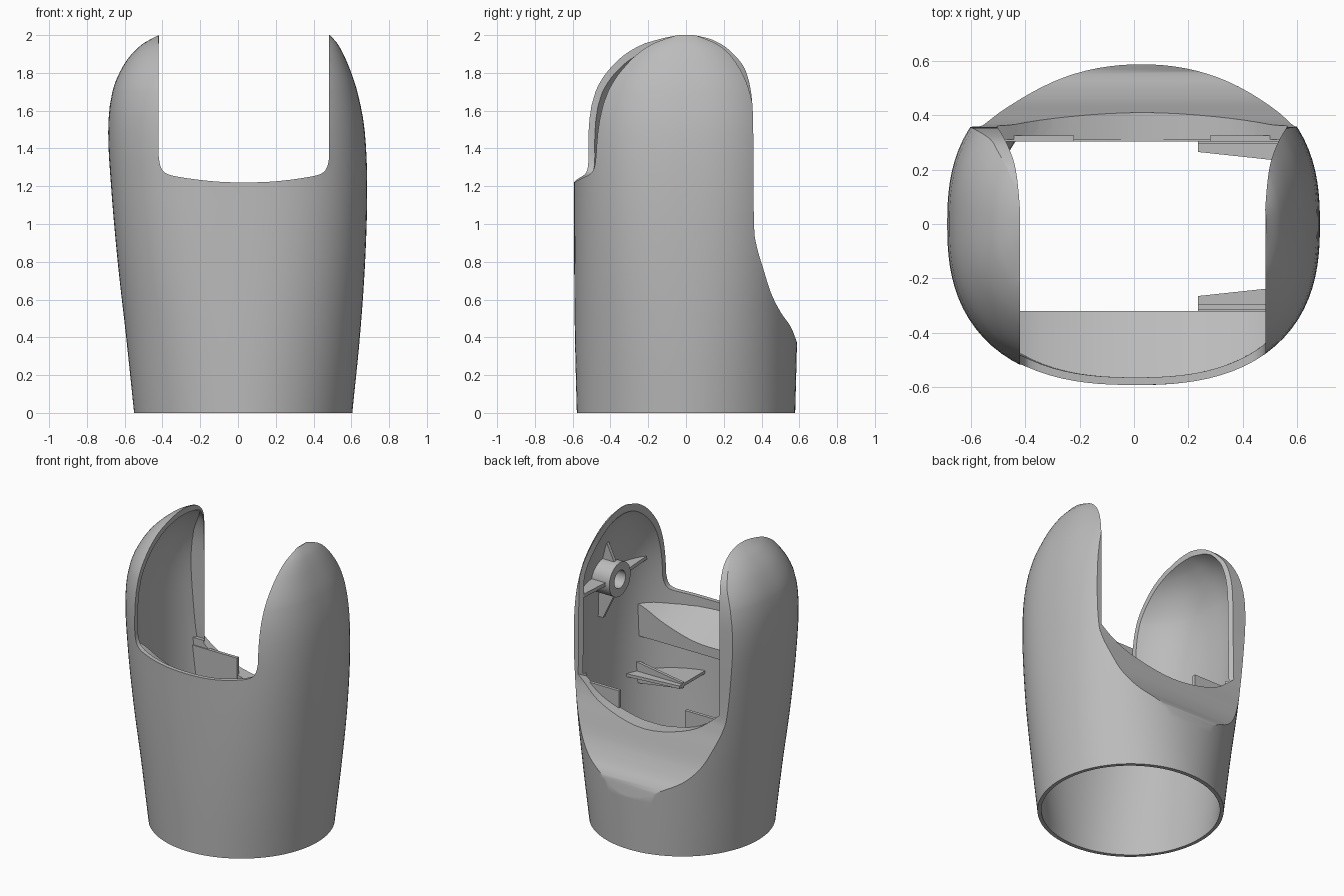
import bpy, bmesh, math
from mathutils import Vector

if "Cube" in bpy.data.objects:
    bpy.data.objects.remove(bpy.data.objects["Cube"])

grey = bpy.data.materials.new("plain_grey")
grey.diffuse_color = (0.5, 0.5, 0.5, 1)
grey.use_nodes = True
grey.node_tree.nodes["Principled BSDF"].inputs["Base Color"].default_value = grey.diffuse_color

# Height: left x, right x, half depth, squareness
SECTIONS = [
    (0.0, -0.55, 0.605, 0.578, 2.0), (0.4, -0.592, 0.645, 0.588, 2.15),
    (0.8, -0.637, 0.673, 0.592, 2.35), (1.2, -0.672, 0.684, 0.592, 2.5),
    (1.5, -0.687, 0.67, 0.59, 2.5), (1.7, -0.665, 0.632, 0.555, 2.5),
    (1.85, -0.60, 0.58, 0.465, 2.5), (1.95, -0.51, 0.53, 0.345, 2.5),
    (2.0, -0.42, 0.487, 0.20, 2.5)]


def section(z):
    """Smoothly interpolated section values at a height."""
    s = SECTIONS
    i = max(k for k in range(len(s) - 1) if k == 0 or s[k][0] <= z)

    def slope(k, j):
        a, b = s[max(k - 1, 0)], s[min(k + 1, len(s) - 1)]
        return (b[j] - a[j]) / (b[0] - a[0])
    h = s[i + 1][0] - s[i][0]
    t = (z - s[i][0]) / h
    out = []
    for j in range(1, 5):
        a, b = s[i][j], s[i + 1][j]
        out.append((2*t**3 - 3*t*t + 1)*a + (t**3 - 2*t*t + t)*h*slope(i, j)
                   + (3*t*t - 2*t**3)*b + (t**3 - t*t)*h*slope(i + 1, j))
    return out


def finish(name, bm):
    bmesh.ops.recalc_face_normals(bm, faces=bm.faces[:])
    me = bpy.data.meshes.new(name)
    bm.to_mesh(me)
    bm.free()
    ob = bpy.data.objects.new(name, me)
    bpy.context.collection.objects.link(ob)
    me.materials.append(grey)
    return ob


def body(name, inset=0.0, segs=96):
    """Closed loft through the sections, optionally inset."""
    bm = bmesh.new()
    levels = [1.7 * k / 24 for k in range(25)] + [1.7 + 0.3 * k / 14 for k in range(1, 15)]
    rings = []
    for z in levels:
        xl, xr, b, n = section(z)
        a, c, b = (xr - xl) / 2 - inset, (xl + xr) / 2, b - inset
        zz = -0.1 if inset and z == 0 else z - inset * (z / 2) ** 6
        ring = []
        for k in range(segs):
            t = 2 * math.pi * k / segs
            p, q = math.cos(t), math.sin(t)
            r = (abs(p) ** n + abs(q) ** n) ** (-1 / n)
            ring.append(bm.verts.new((c + a * r * p, b * r * q, zz)))
        rings.append(ring)
    for lo, hi in zip(rings, rings[1:]):
        for k in range(segs):
            bm.faces.new((lo[k], lo[(k + 1) % segs], hi[(k + 1) % segs], hi[k]))
    bm.faces.new(rings[0])
    bm.faces.new(rings[-1])
    return finish(name, bm)


def prism(name, pts, axis, lo, hi):
    """Extrude a 2D outline along an axis (the outline uses the other two axes in order)."""
    bm = bmesh.new()

    def at(p, w):
        v = list(p)
        v.insert(axis, w)
        return bm.verts.new(v)
    A, B = [at(p, lo) for p in pts], [at(p, hi) for p in pts]
    for k in range(len(pts)):
        j = (k + 1) % len(pts)
        bm.faces.new((A[k], A[j], B[j], B[k]))
    bm.faces.new(A)
    bm.faces.new(B)
    return finish(name, bm)


def box(name, x0, x1, y0, y1, z0, z1):
    return prism(name, [(x0, y0), (x1, y0), (x1, y1), (x0, y1)], 2, z0, z1)


def boolean(ob, other, op):
    m = ob.modifiers.new("cut", 'BOOLEAN')
    m.operation, m.object, m.solver = op, other, 'EXACT'
    bpy.context.view_layer.objects.active = ob
    bpy.ops.object.modifier_apply(modifier=m.name)


def smooth_curve(pts, steps=5):
    """Catmull-Rom through 2D points."""
    P = [Vector(p) for p in pts]
    P = [P[0]] + P + [P[-1]]
    out = []
    for i in range(1, len(P) - 2):
        a, b, c, d = P[i - 1:i + 3]
        for k in range(steps):
            t = k / steps
            out.append(tuple(0.5 * (2*b + (c - a)*t + (2*a - 5*b + 4*c - d)*t*t
                                    + (3*b - a - 3*c + d)*t**3)))
    return out + [tuple(P[-1])]


# Rear scoop profile in y, z
back = smooth_curve([(0.61, 0.3), (0.588, 0.37), (0.555, 0.455), (0.5, 0.535), (0.45, 0.635),
                     (0.41, 0.76), (0.375, 0.88), (0.36, 1.0), (0.357, 1.4), (0.35, 1.65),
                     (0.32, 1.8), (0.27, 1.88), (0.19, 1.95), (0.08, 2.0)])


def scoop(shift):
    pts = [(y + shift, z) for y, z in back]
    return prism("scoop_cutter", pts + [(0.0, 2.2), (1, 2.2), (1, 0.3)], 0, -1, 1)


outer = body("shell")
cavity = body("cavity_cutter", 0.028)
scoop_out, scoop_in = scoop(0), scoop(-0.028)
boolean(outer, scoop_out, 'DIFFERENCE')
boolean(cavity, scoop_in, 'DIFFERENCE')

# Front opening with rounded lower corners
L, R = -0.42, 0.483
low = smooth_curve([(L, 1.36), (L + 0.01, 1.305), (L + 0.04, 1.268), (L + 0.12, 1.247),
                    (-0.13, 1.226), (0.03, 1.22), (0.2, 1.226), (R - 0.12, 1.247),
                    (R - 0.04, 1.268), (R - 0.01, 1.305), (R, 1.36)])
front_slot = prism("front_slot_cutter", [(L, 2.3)] + low + [(R, 2.3)], 1, -1, 0.05)

# Rear opening: curved lip below, flaring towards the back
lip = smooth_curve([(-0.7, 1.15), (-0.5, 0.97), (-0.3, 0.83), (0.03, 0.76),
                    (0.36, 0.83), (0.56, 0.97), (0.76, 1.15)])
rear_slot = prism("rear_slot_cutter", [(-0.7, 2.3)] + lip + [(0.76, 2.3)], 1, -0.1, 1)
flare = smooth_curve([(L, -0.01), (L, 0.06), (-0.435, 0.2), (-0.465, 0.29), (-0.51, 0.37), (-0.57, 0.47)])
flare_r = smooth_curve([(R, -0.01), (R, 0.06), (0.497, 0.2), (0.525, 0.29), (0.57, 0.37), (0.63, 0.47)])
plan = prism("flare_cutter", flare + [(-0.57, 0.9), (0.63, 0.9)] + flare_r[::-1], 2, 0, 3)
boolean(rear_slot, plan, 'INTERSECT')

# Solid lip between rear wall and rear plate
rear_lip = box("rear_lip", -0.6, 0.66, 0.31, 0.6, 0.64, 0.97)
boolean(rear_lip, cavity, 'INTERSECT')
boolean(rear_lip, rear_slot, 'DIFFERENCE')

for c in (cavity, front_slot, rear_slot):
    boolean(outer, c, 'DIFFERENCE')

parts = [outer, rear_lip]


def clipped(ob):
    boolean(ob, cavity, 'INTERSECT')
    parts.append(ob)


# Notched rear plate
clipped(prism("rear_plate", [(-0.7, 0.6), (0.7, 0.6), (0.7, 0.92), (0.28, 0.92), (0.28, 0.76),
                             (-0.22, 0.76), (-0.22, 0.92), (-0.7, 0.92)], 1, 0.303, 0.325))

# Dished front shelf sloping in from the front rim
shelf = prism("front_shelf", [(-0.7, 0.97), (0.75, 0.97)] + smooth_curve(
    [(0.75, 1.22), (0.56, 1.18), (0.4, 1.11), (0.2, 1.05), (0.03, 1.035),
     (-0.15, 1.05), (-0.35, 1.11), (-0.5, 1.18), (-0.7, 1.22)]), 1, -0.7, -0.32)
for v in shelf.data.vertices:
    if v.co.y < -0.5 and v.co.z > 0.98:
        v.co.z = 1.245
clipped(shelf)

# Tapered horizontal and upright ribs beside the right wall
for tag, s, z in (("front", -1, 0.73), ("rear", 1, 0.5)):
    clipped(prism(f"{tag}_side_rib", [(0.235, s*0.265), (0.7, s*0.215), (0.7, s*0.6), (0.235, s*0.6)],
                  2, z - 0.01, z + 0.01))
    y = sorted((s*0.295, s*0.315))
    clipped(prism(f"{tag}_upright_rib", [(0.235, z - 0.02), (0.7, z - 0.09),
                                         (0.7, z + 0.09), (0.235, z + 0.02)], 1, *y))

# Pivot boss on the inside of the right ear
BZ = 1.5
ring = lambda r: [(r * math.cos(k * math.pi / 20), BZ + r * math.sin(k * math.pi / 20)) for k in range(40)]
boss = prism("pivot_boss", ring(0.115), 0, 0.5, 0.75)
boolean(boss, prism("bore_cutter", ring(0.06), 0, 0.4, 0.62), 'DIFFERENCE')
clipped(boss)

# Triangular gussets around the boss
for s in (-1, 1):
    clipped(prism("boss_gusset_upright", [(0.53, BZ + s*0.1), (0.75, BZ + s*0.1), (0.75, BZ + s*0.29),
                                          (0.62, BZ + s*0.29)], 1, -0.012, 0.012))
    clipped(prism("boss_gusset_level", [(0.53, s*0.1), (0.75, s*0.1), (0.75, s*0.4),
                                        (0.55, s*0.4)], 2, BZ - 0.012, BZ + 0.012))

# Remove helpers, shade smooth with sharp edges kept
for ob in list(bpy.data.objects):
    if "cutter" in ob.name:
        bpy.data.objects.remove(ob)
for ob in parts:
    bpy.ops.object.select_all(action='DESELECT')
    ob.select_set(True)
    bpy.context.view_layer.objects.active = ob
    bpy.ops.object.shade_smooth_by_angle(angle=math.radians(30))
